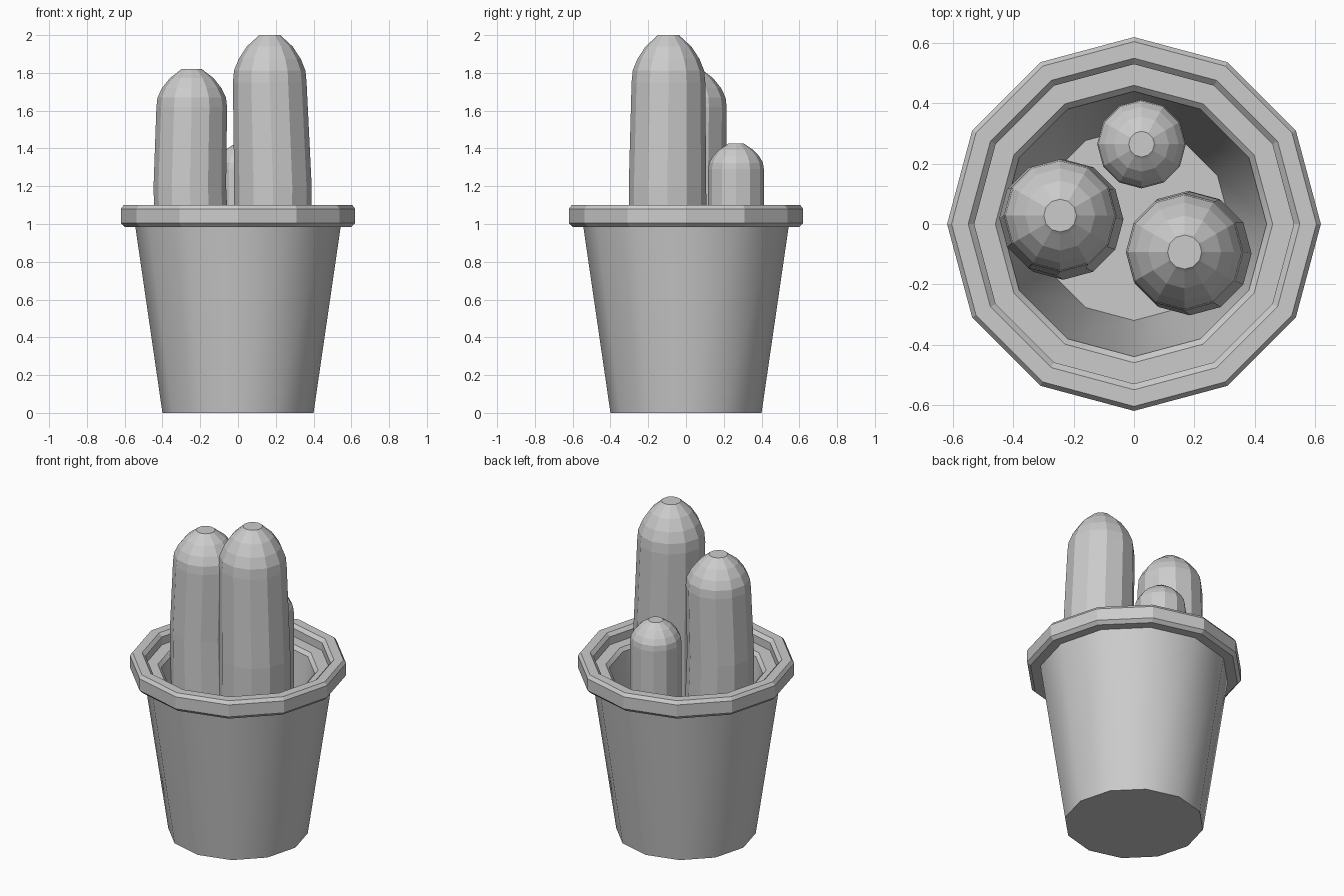
import bpy, bmesh
from math import sin, cos, tau

if "Cube" in bpy.data.objects:
    bpy.data.objects.remove(bpy.data.objects["Cube"])

SIDES = 12


def loft(name, rings, closed=False):
    """Skin a stack of 12-sided rings (radius, z, x, y); cap the ends or close the loop."""
    bm = bmesh.new()
    loops = []
    for r, z, x, y in rings:
        loops.append([bm.verts.new((x + r * cos(tau * i / SIDES), y + r * sin(tau * i / SIDES), z))
                      for i in range(SIDES)])
    pairs = list(zip(loops, loops[1:]))
    if closed:
        pairs.append((loops[-1], loops[0]))
    for a, b in pairs:
        for i in range(SIDES):
            j = (i + 1) % SIDES
            bm.faces.new((a[i], a[j], b[j], b[i]))
    if not closed:
        bm.faces.new(loops[0][::-1])
        bm.faces.new(loops[-1])
    bmesh.ops.recalc_face_normals(bm, faces=bm.faces)
    mesh = bpy.data.meshes.new(name)
    bm.to_mesh(mesh)
    bm.free()
    ob = bpy.data.objects.new(name, mesh)
    bpy.context.collection.objects.link(ob)
    return ob


def lathe(name, profile, closed=False):
    return loft(name, [(r, z, 0, 0) for r, z in profile], closed)


def cactus(name, body, dome_height):
    """Body rings (radius, z, x, y) from the bottom up, finished with a rounded top."""
    r, z, x, y = body[-1]
    dome = [(0.97, 0.25), (0.84, 0.5), (0.62, 0.76), (0.34, 0.96), (0.29, 1.0)]
    return loft(name, body + [(r * s, z + dome_height * h, x, y) for s, h in dome])


# Hollow pot with thick walls
pot = lathe("pot", [(0.40, 0), (0.55, 1.03), (0.46, 1.03), (0.44, 1.01), (0.32, 0.10)])
bpy.context.view_layer.objects.active = pot
pot.select_set(True)
bpy.ops.object.shade_smooth_by_angle(angle=0.54)

# Chamfered rim ring
lathe("pot_rim", [(0.53, 0.985), (0.60, 0.985), (0.62, 1.005), (0.62, 1.08),
                  (0.605, 1.10), (0.55, 1.10), (0.53, 1.08)], closed=True)

# Three cacti standing inside the pot
cactus("tall_cactus", [(0.17, 0.2, 0.17, -0.09), (0.205, 0.6, 0.18, -0.095),
                       (0.205, 1.2, 0.185, -0.098), (0.195, 1.75, 0.168, -0.093)], 0.25)
cactus("leaning_cactus", [(0.17, 0.2, -0.22, 0.01), (0.20, 0.6, -0.235, 0.015),
                          (0.192, 1.2, -0.255, 0.02), (0.187, 1.62, -0.245, 0.028)], 0.20)
cactus("small_cactus", [(0.13, 0.2, 0.025, 0.25), (0.147, 0.6, 0.025, 0.265),
                        (0.147, 1.29, 0.025, 0.265)], 0.135)
